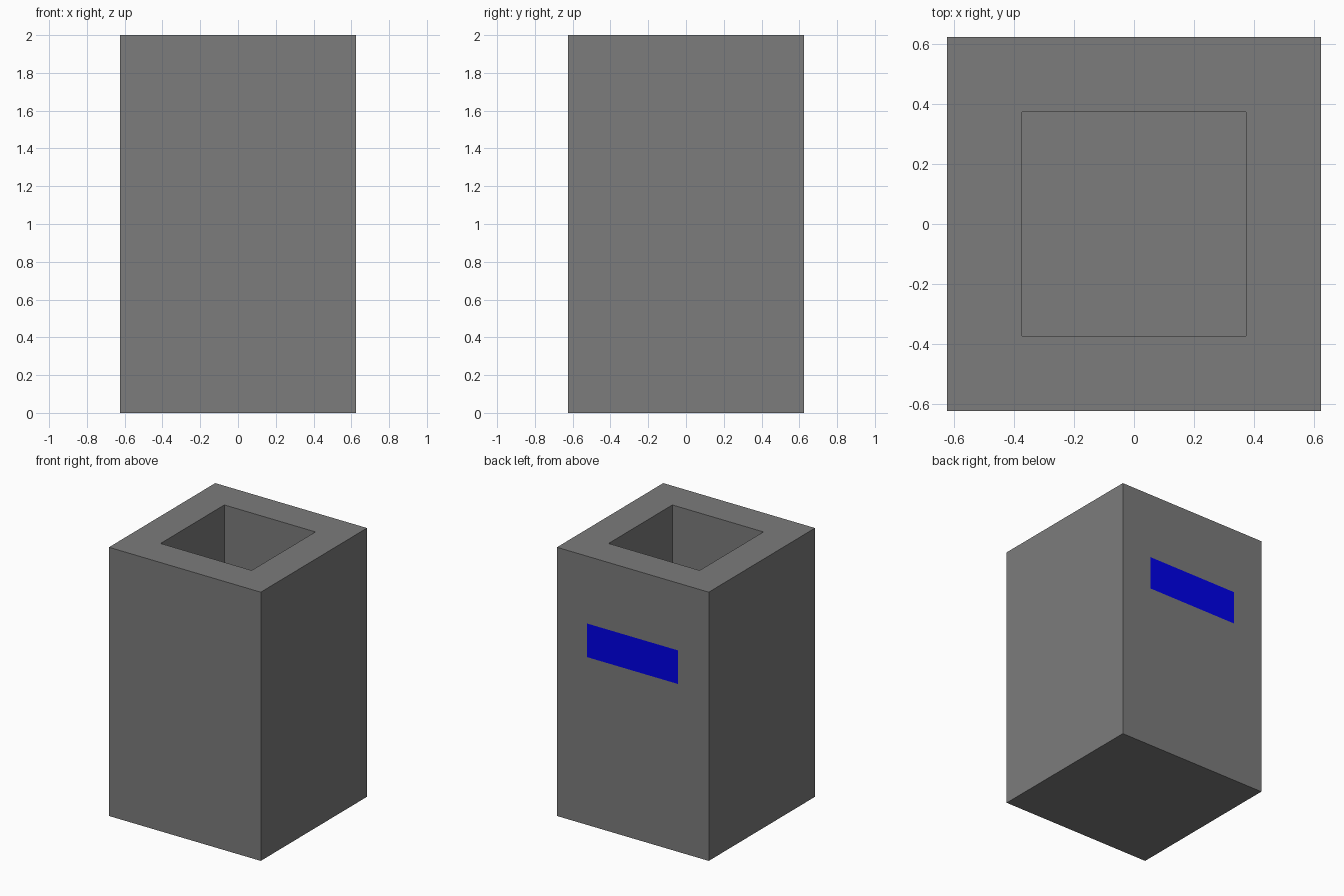
import bpy, bmesh

if "Cube" in bpy.data.objects:
    bpy.data.objects.remove(bpy.data.objects["Cube"])

W, H, WALL = 1.25, 2.0, 0.25   # outer width, height, wall and floor thickness


def make_object(name, bm, colour):
    mesh = bpy.data.meshes.new(name)
    bm.to_mesh(mesh)
    bm.free()
    mat = bpy.data.materials.new(name + "_colour")
    mat.diffuse_color = (*colour, 1)
    mat.use_nodes = True
    mat.node_tree.nodes["Principled BSDF"].inputs["Base Color"].default_value = mat.diffuse_color
    mesh.materials.append(mat)
    obj = bpy.data.objects.new(name, mesh)
    bpy.context.collection.objects.link(obj)
    return obj


# Bin body: box with the top face inset and pushed down into a deep square well
bm = bmesh.new()
bmesh.ops.create_cube(bm, size=1)
bmesh.ops.scale(bm, vec=(W, W, H), verts=bm.verts)
bmesh.ops.translate(bm, vec=(0, 0, H / 2), verts=bm.verts)
bm.normal_update()
top = max(bm.faces, key=lambda f: f.calc_center_median().z)
bmesh.ops.inset_region(bm, faces=[top], thickness=WALL,
                       use_boundary=True, use_even_offset=True)
well = bmesh.ops.extrude_discrete_faces(bm, faces=[top])["faces"][0]
bmesh.ops.translate(bm, vec=(0, 0, WALL - H), verts=well.verts)
bmesh.ops.recalc_face_normals(bm, faces=bm.faces)
make_object("bin_body", bm, (0.2, 0.2, 0.2))

# Blue label: flat panel lying on the back face
bm = bmesh.new()
x, y = 0.375, W / 2 + 0.002
corners = [(x, 1.25), (-x, 1.25), (-x, 1.5), (x, 1.5)]
bm.faces.new([bm.verts.new((cx, y, cz)) for cx, cz in corners])
make_object("back_label", bm, (0.0, 0.0, 0.8))
